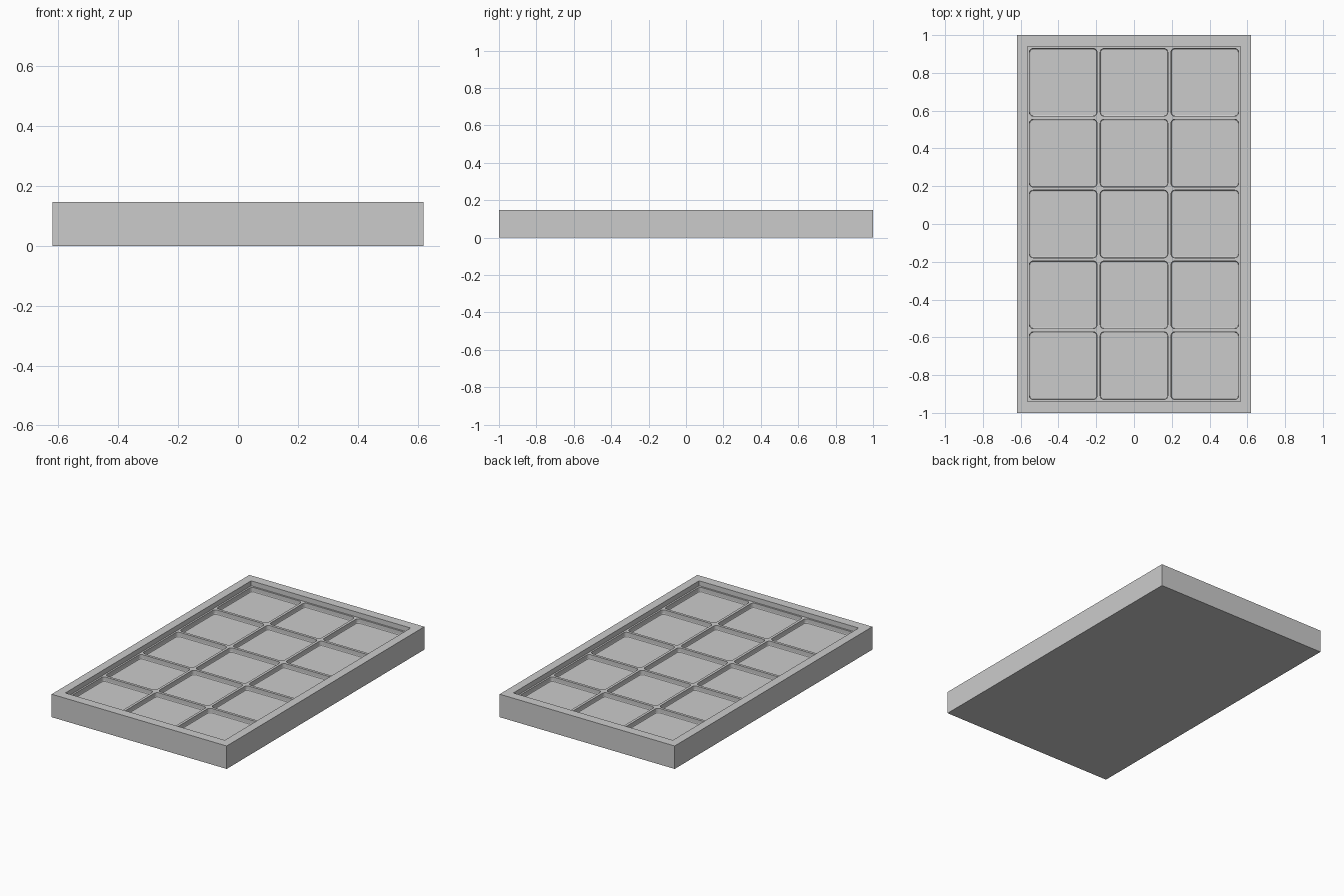
import bpy, bmesh
from mathutils import Matrix

if "Cube" in bpy.data.objects:
    bpy.data.objects.remove(bpy.data.objects["Cube"])

RIM_Z, DECK_Z, FLOOR_Z = 0.147, 0.115, 0.085
PITCH, CELL = 0.375, 0.358


def add_box(bm, cx, cy, sx, sy, z0, z1):
    m = Matrix.Translation((cx, cy, (z0 + z1) / 2)) @ Matrix.Diagonal((sx, sy, z1 - z0, 1))
    return bmesh.ops.create_cube(bm, size=1, matrix=m)["verts"]


def finish(bm, name):
    me = bpy.data.meshes.new(name)
    bmesh.ops.recalc_face_normals(bm, faces=bm.faces)
    bm.to_mesh(me)
    bm.free()
    ob = bpy.data.objects.new(name, me)
    bpy.context.collection.objects.link(ob)
    return ob


# solid tray body
bm = bmesh.new()
add_box(bm, 0, 0, 1.24, 2.0, 0, RIM_Z)
tray = finish(bm, "tray")

# shallow recess inside the rim
bm = bmesh.new()
add_box(bm, 0, 0, 1.13, 1.88, DECK_Z, 0.25)
recess = finish(bm, "recess_cutter")

# 3 x 5 rounded pockets with a small bevel around the floor
bm = bmesh.new()
for i in range(-1, 2):
    for j in range(-2, 3):
        add_box(bm, i * PITCH, j * PITCH, CELL, CELL, FLOOR_Z, 0.3)
upright = [e for e in bm.edges if abs(e.verts[0].co.z - e.verts[1].co.z) > 0.1]
bmesh.ops.bevel(bm, geom=upright, offset=0.02, segments=4, profile=0.5, affect='EDGES')
low = [e for e in bm.edges if all(abs(v.co.z - FLOOR_Z) < 1e-4 for v in e.verts)]
bmesh.ops.bevel(bm, geom=low, offset=0.006, segments=2, profile=0.5, affect='EDGES')
pockets = finish(bm, "pocket_cutter")

# carve the recess and pockets, then bake the result
for cutter in (recess, pockets):
    cutter.hide_render = True
    mod = tray.modifiers.new(cutter.name, 'BOOLEAN')
    mod.operation = 'DIFFERENCE'
    mod.solver = 'EXACT'
    mod.object = cutter
bpy.context.view_layer.update()
baked = bpy.data.meshes.new_from_object(tray.evaluated_get(bpy.context.evaluated_depsgraph_get()))
tray.modifiers.clear()
tray.data = baked
for cutter in (recess, pockets):
    bpy.data.objects.remove(cutter)
